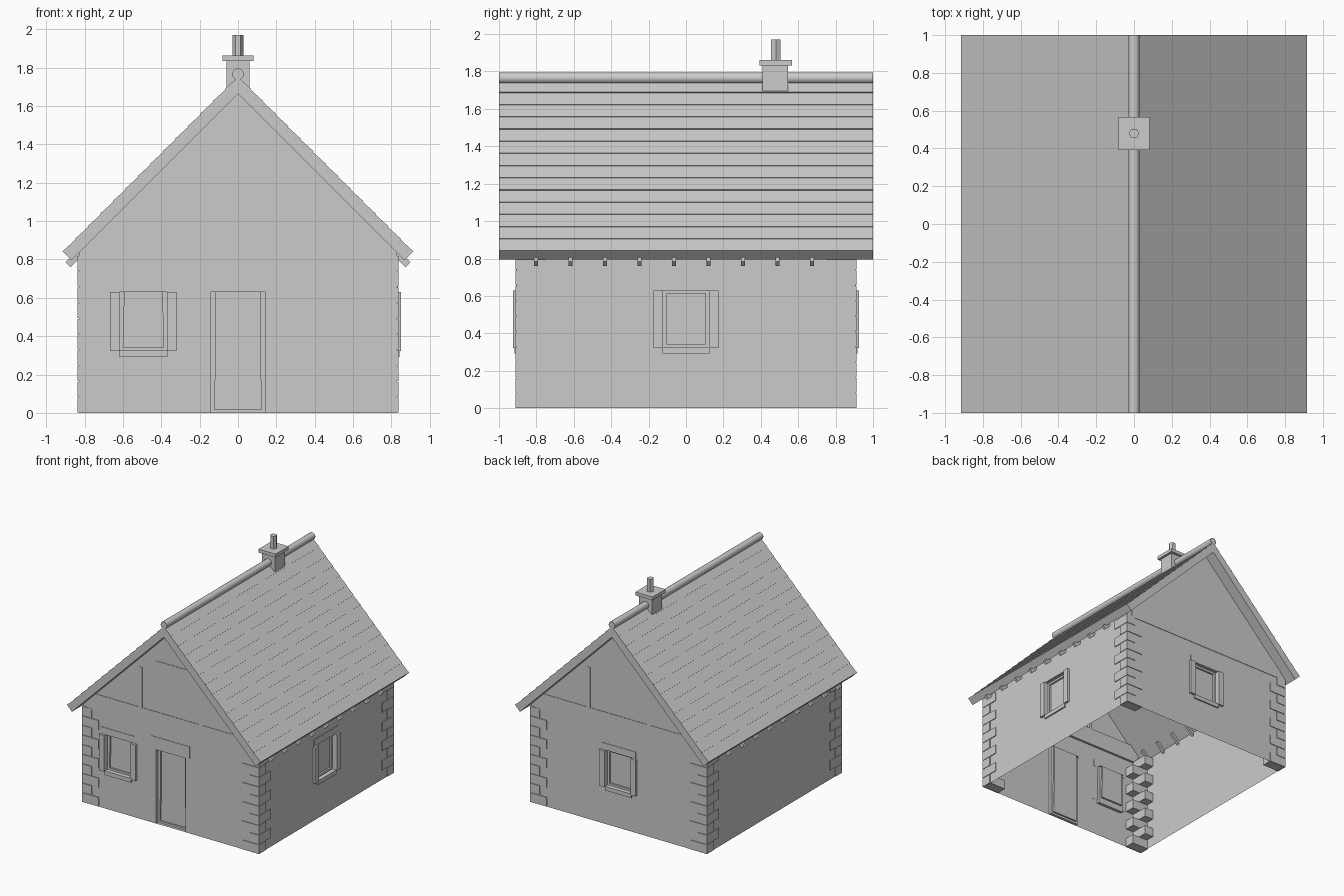
import bpy, bmesh, math
from mathutils import Matrix, Vector

if "Cube" in bpy.data.objects:
    bpy.data.objects.remove(bpy.data.objects["Cube"])

grey = bpy.data.materials.new("plain_grey")
grey.diffuse_color = (0.6, 0.6, 0.6, 1)
grey.use_nodes = True
grey.node_tree.nodes["Principled BSDF"].inputs["Base Color"].default_value = grey.diffuse_color


def finish(name, bm, turn=0):
    bmesh.ops.rotate(bm, verts=bm.verts, matrix=Matrix.Rotation(math.radians(turn), 3, 'Z'))
    me = bpy.data.meshes.new(name)
    bm.to_mesh(me)
    bm.free()
    me.materials.append(grey)
    ob = bpy.data.objects.new(name, me)
    bpy.context.collection.objects.link(ob)
    return ob


def add_box(bm, x0, x1, y0, y1, z0, z1):
    m = Matrix.Translation(((x0 + x1) / 2, (y0 + y1) / 2, (z0 + z1) / 2)) @ \
        Matrix.Diagonal((abs(x1 - x0), abs(y1 - y0), abs(z1 - z0), 1))
    return bmesh.ops.create_cube(bm, size=1, matrix=m)["verts"]


def box(name, *dims, turn=0):
    bm = bmesh.new()
    add_box(bm, *dims)
    return finish(name, bm, turn)


def prism(name, profile, y0, y1):
    bm = bmesh.new()
    f = bm.faces.new([bm.verts.new((x, y0, z)) for x, z in profile])
    r = bmesh.ops.extrude_face_region(bm, geom=[f], use_keep_orig=True)
    vs = [v for v in r["geom"] if isinstance(v, bmesh.types.BMVert)]
    bmesh.ops.translate(bm, verts=vs, vec=(0, y1 - y0, 0))
    bmesh.ops.recalc_face_normals(bm, faces=bm.faces)
    return finish(name, bm)


# Thin wall with stepped recesses for openings (u0, u1, z0, z1)
def wall(name, outline, dist, turn, openings=()):
    bm = bmesh.new()
    bm.faces.new([bm.verts.new((u, -dist, z)) for u, z in outline])
    for u0, u1, z0, z1 in openings:
        for co, no in (((u0, 0, 0), (1, 0, 0)), ((u1, 0, 0), (1, 0, 0)),
                       ((0, 0, z0), (0, 0, 1)), ((0, 0, z1), (0, 0, 1))):
            bmesh.ops.bisect_plane(bm, geom=bm.verts[:] + bm.edges[:] + bm.faces[:],
                                   plane_co=co, plane_no=no)
    for u0, u1, z0, z1 in openings:
        pane = [f for f in bm.faces if u0 < f.calc_center_median().x < u1
                and z0 < f.calc_center_median().z < z1]
        for depth, border in ((0.025, 0.025), (0.015, 0)):
            r = bmesh.ops.extrude_face_region(bm, geom=pane)
            vs = [v for v in r["geom"] if isinstance(v, bmesh.types.BMVert)]
            bmesh.ops.translate(bm, verts=vs, vec=(0, depth, 0))
            bmesh.ops.delete(bm, geom=[f for f in pane if f.is_valid], context='FACES')
            pane = [f for f in r["geom"] if isinstance(f, bmesh.types.BMFace)]
            if border:
                bmesh.ops.inset_region(bm, faces=pane, thickness=border)
    return finish(name, bm, turn)


WX, WY = 0.83, 0.905
gable = [(-WX, 0), (WX, 0), (WX, 0.85), (0, 1.68), (-WX, 0.85)]
side = [(-WY, 0), (WY, 0), (WY, 0.85), (-WY, 0.85)]


def window(c):
    return (c - 0.123, c + 0.123, 0.325, 0.63)


wall("front_wall", gable, WY, 0, [(-0.14, 0.14, 0.0, 0.63), window(-0.493)])
wall("back_wall", gable, WY, 180, [window(0)])
wall("right_wall", side, WX, 90, [window(0)])
wall("left_wall", side, WX, -90)

# Shutters, sill and lintel around each window
for tag, c, d, turn in (("front", -0.493, WY, 0), ("back", 0, WY, 180), ("right", 0, WX, 90)):
    for s in (-1, 1):
        box(tag + "_shutter", c + s * 0.123, c + s * 0.173, -d - 0.02, -d + 0.002, 0.322, 0.63, turn=turn)
    box(tag + "_sill", c - 0.125, c + 0.125, -d - 0.012, -d + 0.025, 0.292, 0.326, turn=turn)
    box(tag + "_lintel", c - 0.16, c + 0.16, -d - 0.004, -d + 0.002, 0.632, 0.69, turn=turn)
box("door_lintel", -0.18, 0.18, -WY - 0.004, -WY + 0.002, 0.64, 0.74)

# Timber framing on both gables
for tag, turn in (("front", 0), ("back", 180)):
    box(tag + "_tie_beam", -0.785, 0.785, -WY - 0.004, -WY + 0.02, 0.81, 0.955, turn=turn)
    for s in (-1, 1):
        box(tag + "_gable_post", s * 0.27, s * 0.30, -WY - 0.004, -WY + 0.02, 0.955, 1.3, turn=turn)
box("loft_hatch", -0.14, 0.14, -WY - 0.004, -WY + 0.01, 1.0, 1.39)

# Corner stones, alternating long and short
for sx in (-1, 1):
    for sy in (-1, 1):
        bm = bmesh.new()
        for i in range(10):
            lx, ly = (0.16, 0.09) if i % 2 == 0 else (0.09, 0.16)
            add_box(bm, sx * (0.837 - lx), sx * 0.837, sy * (0.911 - ly), sy * 0.911,
                    i * 0.082 + 0.002, i * 0.082 + 0.08)
        finish("corner_stones", bm)

# Roof slab with lapped board rows
ROWS, STEP, LAP = 14, 0.0652, 0.007
slope = []
for i in range(ROWS):
    x = 0.915 - i * STEP
    z = 0.842 + i * STEP
    slope += [(x, z), (x - STEP - LAP / 2, z + STEP - LAP / 2)]
right = [(0.868, 0.795)] + slope
top = [(0, 1.752)]
prism("roof", [(0, 1.663)] + right + top + [(-x, z) for x, z in reversed(right)], -1, 1)

# Ridge roll
bm = bmesh.new()
bmesh.ops.create_cone(bm, cap_ends=True, segments=16, radius1=0.03, radius2=0.03, depth=2,
                      matrix=Matrix.Translation((0, 0, 1.765)) @ Matrix.Rotation(math.pi / 2, 4, 'X'))
ridge = finish("ridge_roll", bm)
for p in ridge.data.polygons:
    p.use_smooth = len(p.vertices) == 4

# Rafter tails under the eaves
for s in (-1, 1):
    for i in range(9):
        y = -0.803 + i * 0.1845
        bm = bmesh.new()
        vs = add_box(bm, -0.11, 0.06, -0.011, 0.011, -0.018, 0.018)
        bmesh.ops.transform(bm, verts=vs, matrix=Matrix.Translation((0.843, y, 0.815))
                            @ Matrix.Rotation(math.pi / 4, 4, 'Y'))
        if s < 0:
            bmesh.ops.scale(bm, verts=vs, vec=(-1, 1, 1))
            bmesh.ops.reverse_faces(bm, faces=bm.faces)
        finish("rafter_tail", bm)

# Chimney
box("chimney_stack", -0.06, 0.06, 0.41, 0.545, 1.695, 1.835)
box("chimney_cap", -0.081, 0.081, 0.392, 0.567, 1.833, 1.862)
bm = bmesh.new()
bmesh.ops.create_cone(bm, cap_ends=True, segments=6, radius1=0.028, radius2=0.028, depth=0.11,
                      matrix=Matrix.Translation((0, 0.48, 1.915)) @ Matrix.Rotation(math.pi / 6, 4, 'Z'))
finish("chimney_pipe", bm)
